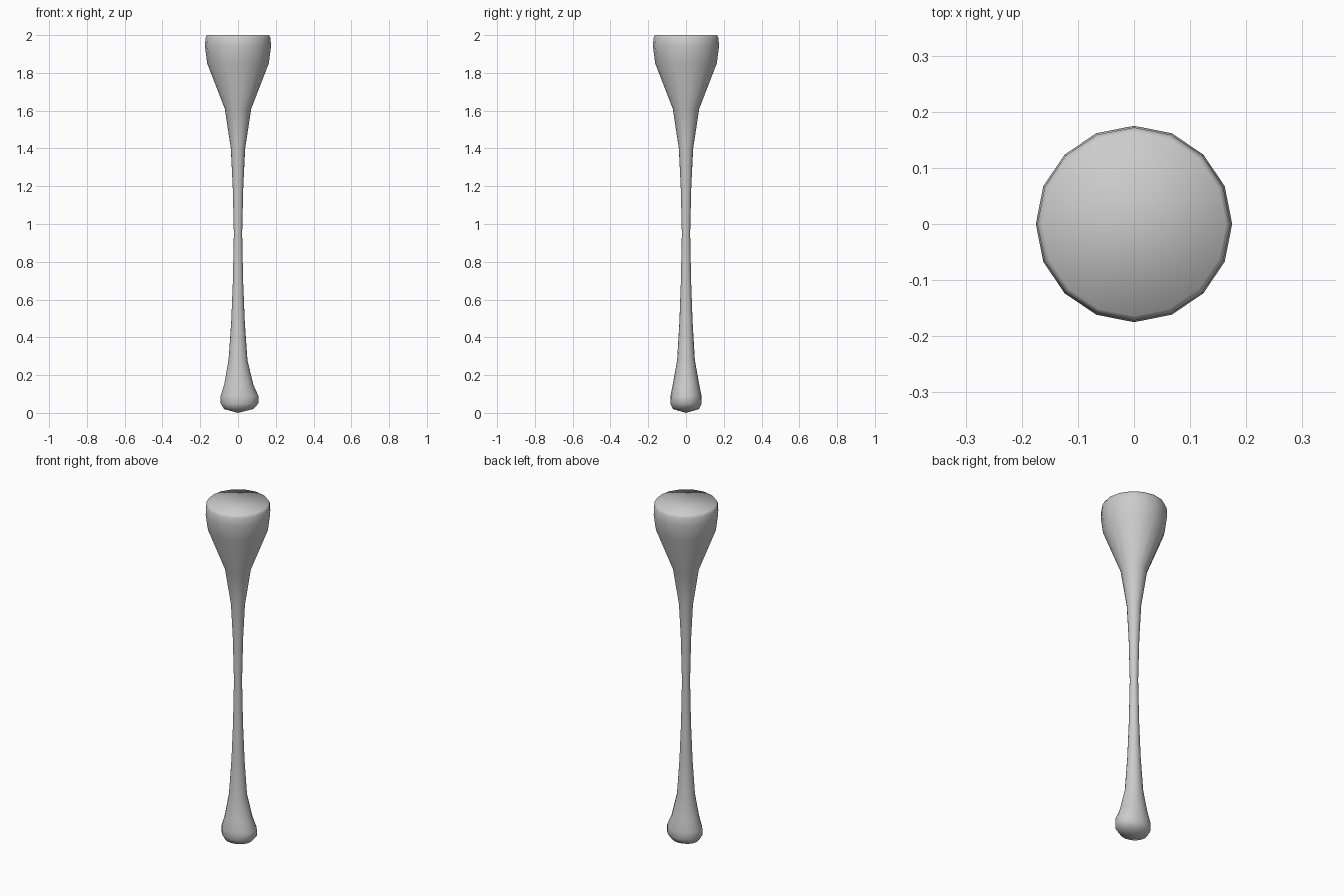
import bpy, bmesh
from math import cos, sin, tau

cube = bpy.data.objects.get("Cube")
if cube:
    bpy.data.objects.remove(cube, do_unlink=True)

SIDES = 16

# One plain grey material
grey = bpy.data.materials.new("light grey")
grey.use_nodes = True
colour = (0.6, 0.6, 0.6, 1)
grey.diffuse_color = colour
grey.node_tree.nodes["Principled BSDF"].inputs["Base Color"].default_value = colour

# Rings from the foot to the rim: height, x radius, y radius, x offset
rings = [
    (0.02, .077, .068, .004),
    (0.05, .100, .083, .008),
    (0.09, .100, .082, .008),
    (0.15, .077, .070, .004),
    (0.28, .050, .047, 0),
    (0.48, .036, .035, 0),
    (0.70, .027, .027, 0),
    (0.95, .022, .022, 0),
    (1.20, .028, .028, 0),
    (1.40, .038, .038, 0),
    (1.61, .070, .070, 0),
    (1.85, .163, .163, 0),
    (1.94, .175, .175, 0),
    (1.985, .172, .172, 0),
    (2.00, .164, .164, 0),
]

bm = bmesh.new()
loops = []
for z, rx, ry, dx in rings:
    loops.append([bm.verts.new((dx + rx * cos(tau * i / SIDES),
                                ry * sin(tau * i / SIDES), z))
                  for i in range(SIDES)])

# Flared shaft wall
for low, high in zip(loops, loops[1:]):
    for i in range(SIDES):
        j = (i + 1) % SIDES
        bm.faces.new((low[i], low[j], high[j], high[i]))

# Shallow rounded foot and flat top
tip = bm.verts.new((0, 0, 0))
for i in range(SIDES):
    bm.faces.new((loops[0][(i + 1) % SIDES], loops[0][i], tip))
bm.faces.new(loops[-1])

for f in bm.faces:
    f.smooth = True
bmesh.ops.recalc_face_normals(bm, faces=bm.faces)

mesh = bpy.data.meshes.new("flared_shaft")
bm.to_mesh(mesh)
bm.free()
mesh.materials.append(grey)
shaft = bpy.data.objects.new("flared_shaft", mesh)
bpy.context.collection.objects.link(shaft)
